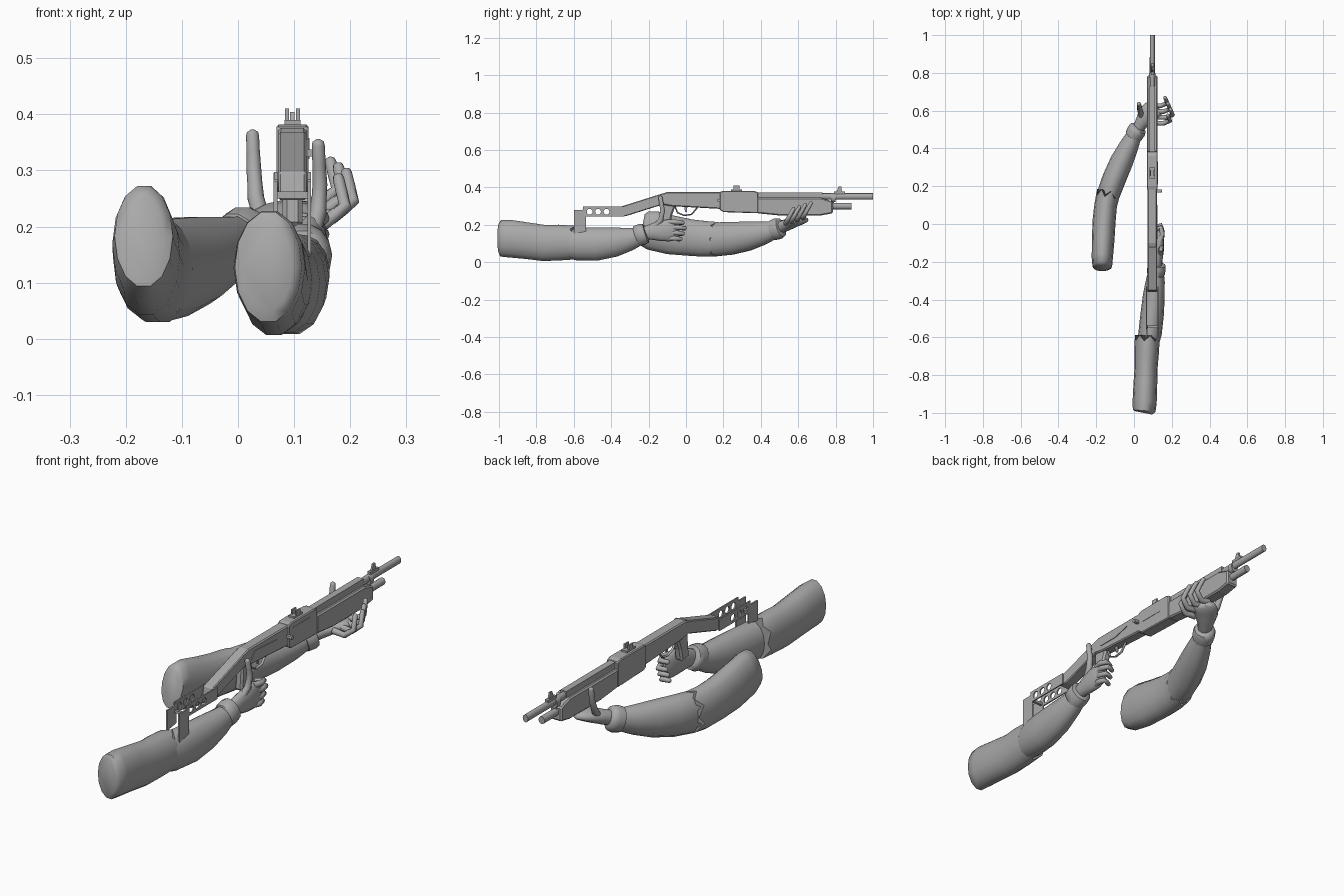
import bpy, bmesh, math
from mathutils import Vector

cube = bpy.data.objects.get("Cube")
if cube:
    bpy.data.objects.remove(cube, do_unlink=True)

grey = bpy.data.materials.new("plain_grey")
grey.use_nodes = True
COLOUR = (0.4, 0.4, 0.4, 1)
grey.diffuse_color = COLOUR
grey.node_tree.nodes["Principled BSDF"].inputs["Base Color"].default_value = COLOUR

UP = Vector((0, 0, 1))
ALONG = Vector((0, 1, 0))
GUN_X = 0.097


def finish(name, bm, smooth=None):
    bmesh.ops.recalc_face_normals(bm, faces=bm.faces)
    mesh = bpy.data.meshes.new(name)
    bm.to_mesh(mesh)
    bm.free()
    obj = bpy.data.objects.new(name, mesh)
    bpy.context.collection.objects.link(obj)
    mesh.materials.append(grey)
    if smooth:
        bpy.ops.object.select_all(action='DESELECT')
        obj.select_set(True)
        bpy.context.view_layer.objects.active = obj
        bpy.ops.object.shade_smooth_by_angle(angle=math.radians(smooth))
    return obj


def loft(name, rings, ref=UP, sides=14, jag=0.0, smooth=50):
    """Skin elliptical rings (x, y, z, half width, half height along ref)."""
    bm = bmesh.new()
    centres = [Vector(r[:3]) for r in rings]
    last = len(rings) - 1
    loops = []
    for i, r in enumerate(rings):
        tangent = (centres[min(i + 1, last)] - centres[max(i - 1, 0)]).normalized()
        side = tangent.cross(ref).normalized()
        top = side.cross(tangent)
        loop = []
        for k in range(sides):
            a = math.tau * k / sides
            p = centres[i] + side * math.cos(a) * r[3] + top * math.sin(a) * r[4]
            if i == last:
                p += tangent * jag * (k % 2 - 0.5)
            loop.append(bm.verts.new(p))
        loops.append(loop)
    for a, b in zip(loops, loops[1:]):
        for k in range(sides):
            n = (k + 1) % sides
            bm.faces.new((a[k], a[n], b[n], b[k]))
    bm.faces.new(loops[0])
    bm.faces.new(loops[-1])
    return finish(name, bm, smooth)


def finger(name, points, radius, ref):
    """Jointed tapering finger with a rounded tip."""
    pts = [Vector(p) for p in points]
    rings = []
    for i, p in enumerate(pts):
        r = radius * (1 - 0.1 * i)
        rings.append((*p, r, r))
        if i < len(pts) - 1:
            rings.append((*p.lerp(pts[i + 1], 0.5), r * 0.9, r * 0.9))
    tip = (pts[-1] - pts[-2]).normalized()
    for push, shrink in ((0.4, 0.6), (0.65, 0.2)):
        rings.append((*(pts[-1] + tip * radius * push), radius * shrink, radius * shrink))
    return loft(name, rings, ref, sides=10, smooth=60)


def profile(name, points, width, x=GUN_X, bevel=0.0):
    """Extrude a side outline of (y, z) points across x."""
    bm = bmesh.new()
    face = bm.faces.new([bm.verts.new((x - width / 2, y, z)) for y, z in points])
    ext = bmesh.ops.extrude_face_region(bm, geom=[face])
    verts = [v for v in ext["geom"] if isinstance(v, bmesh.types.BMVert)]
    bmesh.ops.translate(bm, verts=verts, vec=(width, 0, 0))
    obj = finish(name, bm)
    if bevel:
        mod = obj.modifiers.new("edge", 'BEVEL')
        mod.width = bevel
        mod.segments = 1
    return obj


def box(name, y0, y1, z0, z1, width, x=GUN_X, bevel=0.0):
    return profile(name, [(y0, z0), (y1, z0), (y1, z1), (y0, z1)], width, x, bevel)


def tube(name, y0, y1, z, rx, rz):
    return loft(name, [(GUN_X, y0, z, rx, rz), (GUN_X, y1, z, rx, rz)], sides=16)


# Gun body
profile("rear_body", [(-.13, .31), (-.08, .3), (.19, .285), (.19, .376), (-.1, .376),
                      (-.16, .355)], .05, bevel=.005)
profile("receiver", [(.18, .28), (.2, .268), (.385, .262), (.385, .375), (.36, .382),
                     (.2, .382), (.18, .376)], .057, bevel=.004)
profile("forend", [(.38, .262), (.5, .25), (.72, .25), (.785, .262), (.785, .325),
                   (.72, .345), (.38, .345)], .057, bevel=.006)
box("barrel_rib", .38, .73, .345, .374, .03)
tube("barrel", .38, 1.0, .352, .013, .017)
tube("magazine_tube", .76, .885, .3, .015, .017)
tube("barrel_band", .775, .8, .345, .018, .024)
box("tube_bracket", .775, .79, .3, .35, .012)

# Sights, each a base with prongs
box("rear_sight_base", .24, .3, .38, .39, .028)
for s, label in ((-1, "right"), (1, "left")):
    box("rear_sight_prong_" + label, .255, .285, .388, .41, .007, GUN_X + s * .01)
box("front_sight_base", .79, .85, .366, .378, .016)
profile("front_sight_post", [(.805, .376), (.835, .376), (.83, .404), (.815, .404)], .008)

# Side details
box("ejection_port", .21, .33, .32, .358, .006, GUN_X + .027)
profile("side_panel", [(-.08, .325), (.02, .325), (.1, .345), (-.06, .355)], .006, GUN_X + .025)
box("charging_handle", .168, .182, .325, .337, .03, GUN_X + .035)
loft("charging_knob", [(.139, .175, .331, .009, .009), (.149, .175, .331, .009, .009)], ALONG, 10)

# Trigger, guard and grip
loft("trigger_guard", [(GUN_X, -.06, .3, .006, .004), (GUN_X, -.045, .265, .006, .004),
                       (GUN_X, -.01, .25, .006, .004), (GUN_X, .03, .256, .006, .004),
                       (GUN_X, .06, .292, .006, .004)], Vector((0, .3, 1)), 8)
profile("trigger", [(-.01, .3), (-.005, .27), (.004, .268), (.008, .3)], .007)
profile("pistol_grip", [(-.13, .315), (-.055, .305), (-.075, .25), (-.085, .195),
                        (-.14, .2), (-.135, .25)], .036, bevel=.008)

# Folding stock: neck, two perforated side plates and two butt plates
profile("stock_neck", [(-.12, .37), (-.16, .357), (-.35, .297), (-.36, .247), (-.32, .247),
                       (-.12, .31)], .05, bevel=.004)
bm = bmesh.new()
for y in (-.515, -.47, -.425, -.38):
    ret = bmesh.ops.create_cone(bm, cap_ends=True, segments=12, radius1=.0155,
                                radius2=.0155, depth=.3)
    for v in ret["verts"]:
        v.co = Vector((v.co.z + GUN_X, v.co.x + y, v.co.y + .27))
cutter = finish("stock_hole_cutter", bm)
cutter.hide_render = True
cutter.hide_set(True)
for s, label in ((-1, "right"), (1, "left")):
    x = GUN_X + s * .03
    plate = box("stock_plate_" + label, -.55, -.33, .245, .297, .006, x)
    mod = plate.modifiers.new("holes", 'BOOLEAN')
    mod.object = cutter
    mod.solver = 'EXACT'
    profile("butt_plate_" + label, [(-.6, .135 if s > 0 else .19), (-.535, .15 if s > 0 else .2),
                                    (-.535, .295), (-.555, .28), (-.6, .28)], .007, x)
for y in (-.55, -.36):
    box("stock_crossbar", y, y + .012, .25, .262, .06)

# Rear arm
loft("rear_upper_sleeve", [(.052, -1.0, .128, .045, .08), (.054, -.99, .128, .06, .1),
                           (.056, -.95, .127, .064, .103), (.06, -.85, .115, .063, .1),
                           (.064, -.76, .103, .061, .099), (.067, -.68, .105, .065, .098),
                           (.07, -.605, .105, .066, .092)], jag=.03)
loft("rear_forearm", [(.07, -.65, .103, .055, .08), (.085, -.58, .098, .062, .09),
                      (.096, -.48, .097, .062, .091), (.105, -.38, .108, .058, .08),
                      (.113, -.3, .124, .05, .063), (.117, -.245, .14, .04, .048)])
loft("rear_cuff", [(.115, -.27, .138, .038, .04), (.116, -.265, .14, .047, .056),
                   (.119, -.235, .149, .049, .059), (.121, -.215, .155, .046, .053),
                   (.122, -.21, .157, .034, .036)])
loft("rear_palm", [(.122, -.225, .155, .026, .034), (.126, -.19, .161, .025, .042),
                   (.132, -.14, .168, .026, .056), (.135, -.09, .17, .024, .06),
                   (.136, -.05, .171, .018, .052), (.136, -.035, .171, .01, .035)])
finger("rear_thumb", [(.13, -.175, .18), (.143, -.135, .225), (.146, -.125, .275),
                      (.143, -.137, .345)], .0165, ALONG)
for i in range(4):
    z = .215 - i * .029
    reach = -.005 - abs(i - 1) * .012
    finger(f"rear_finger_{i + 1}", [(.137, -.09, z), (.15, reach - .035, z),
                                    (.141, reach, z - .004), (.112, reach - .012, z - .007)],
           .0145, UP)

# Forward arm
loft("forward_upper_sleeve", [(-.168, -.235, .185, .035, .075), (-.168, -.225, .183, .052, .095),
                              (-.168, -.18, .17, .056, .108), (-.163, -.08, .146, .06, .107),
                              (-.158, .02, .132, .061, .1), (-.15, .1, .125, .06, .098),
                              (-.138, .155, .123, .062, .095)], jag=.035)
loft("forward_forearm", [(-.15, .08, .12, .05, .08), (-.138, .15, .122, .061, .093),
                         (-.105, .24, .128, .063, .09), (-.066, .33, .14, .061, .08),
                         (-.028, .41, .156, .052, .064), (.003, .475, .173, .04, .047)])
loft("forward_cuff", [(-.005, .46, .169, .034, .038), (-.002, .466, .171, .047, .055),
                      (.013, .492, .18, .05, .058), (.022, .508, .186, .046, .052),
                      (.026, .513, .188, .033, .036)])
loft("forward_palm", [(.018, .5, .185, .028, .032), (.04, .535, .198, .036, .032),
                      (.066, .57, .213, .05, .03), (.09, .595, .222, .055, .026),
                      (.115, .615, .226, .05, .02), (.125, .622, .227, .03, .01)])
finger("forward_thumb", [(.045, .555, .205), (.032, .6, .25), (.028, .625, .305),
                         (.026, .635, .362)], .0165, ALONG)
for i in range(4):
    y = .535 + i * .031
    z = .2 + i * .01
    x = .205 - abs(i - 1) * .014
    finger(f"forward_finger_{i + 1}", [(.1, y, z + .012), (x - .035, y - .002, z + .008),
                                       (x, y + .012, z + .036), (x - .012, y + .04, z + .085)],
           .0145, ALONG)
